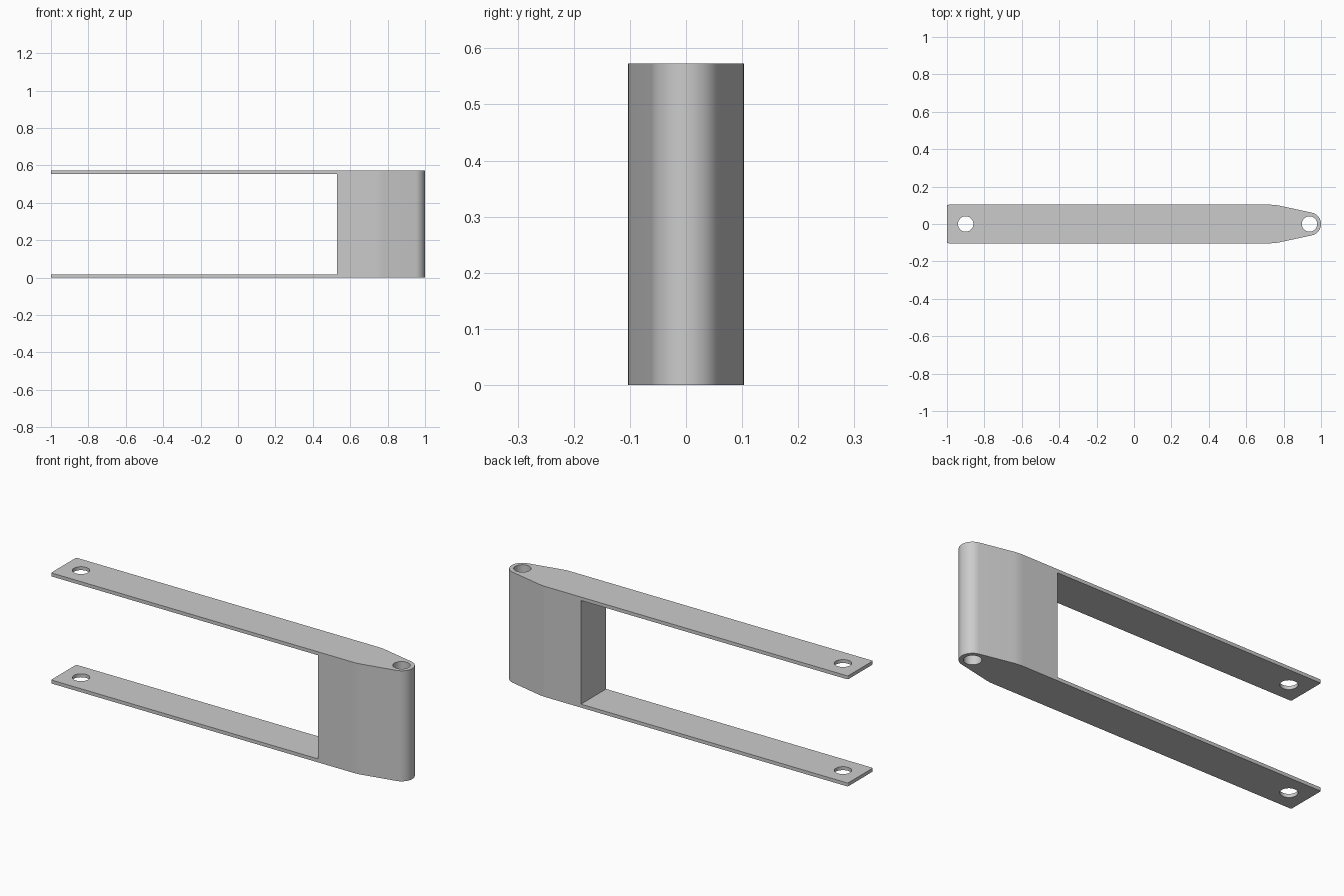
import bpy, bmesh
from math import sin, cos, pi, radians
from mathutils import Vector

HEIGHT = 0.573
HALF_WIDTH = 0.103
PLATE = 0.018
BLOCK_X = 0.53
NOSE_X, NOSE_R = 0.938, 0.062
TAIL_HOLE_X, HOLE_R = -0.9, 0.041

if "Cube" in bpy.data.objects:
    bpy.data.objects.remove(bpy.data.objects["Cube"])

grey = bpy.data.materials.new("plain grey")
grey.use_nodes = True
colour = (0.6, 0.6, 0.6, 1)
grey.diffuse_color = colour
grey.node_tree.nodes["Principled BSDF"].inputs["Base Color"].default_value = colour


def prism(name, outline, z0, z1):
    """Extrude a flat outline from z0 to z1."""
    bm = bmesh.new()
    face = bm.faces.new([bm.verts.new((x, y, z0)) for x, y in outline])
    new = bmesh.ops.extrude_face_region(bm, geom=[face])["geom"]
    top = [v for v in new if isinstance(v, bmesh.types.BMVert)]
    bmesh.ops.translate(bm, verts=top, vec=(0, 0, z1 - z0))
    bmesh.ops.recalc_face_normals(bm, faces=bm.faces)
    mesh = bpy.data.meshes.new(name)
    bm.to_mesh(mesh)
    bm.free()
    mesh.materials.append(grey)
    ob = bpy.data.objects.new(name, mesh)
    bpy.context.collection.objects.link(ob)
    return ob


def circle(x, r, n=48):
    return [(x + r * cos(2 * pi * i / n), r * sin(2 * pi * i / n)) for i in range(n)]


def fillet(before, corner, after, size, n=6):
    """Round one corner with a short quadratic curve."""
    c = Vector(corner)
    a = c + (Vector(before) - c).normalized() * size
    b = c + (Vector(after) - c).normalized() * size
    steps = [i / n for i in range(n + 1)]
    return [tuple(a * (1 - t) ** 2 + c * 2 * t * (1 - t) + b * t * t) for t in steps]


# Upper half of the arm outline: tail corner, shoulder bend, round nose
tail = (-1, HALF_WIDTH)
shoulder = (0.755, HALF_WIDTH)
arc = [(NOSE_X + NOSE_R * cos(radians(a)), NOSE_R * sin(radians(a)))
       for a in range(78, 0, -6)]
half = (fillet((-1, 0), tail, shoulder, 0.008)
        + fillet(tail, shoulder, arc[0], 0.025) + arc)
outline = half + [(1, 0)] + [(x, -y) for x, y in reversed(half)]
arm = prism("forked_arm", outline, 0, HEIGHT)

# Cutters: the gap between the two plates, and the pin holes
gap = [(-1.2, -0.3), (BLOCK_X, -0.3), (BLOCK_X, 0.3), (-1.2, 0.3)]
cutters = [
    prism("fork_gap_cutter", gap, PLATE, HEIGHT - PLATE),
    prism("tail_hole_cutter", circle(TAIL_HOLE_X, HOLE_R), -0.1, HEIGHT + 0.1),
    prism("nose_hole_cutter", circle(NOSE_X, HOLE_R), -0.1, HEIGHT + 0.1),
]
bpy.ops.object.select_all(action="DESELECT")
bpy.context.view_layer.objects.active = arm
arm.select_set(True)
for cutter in cutters:
    cutter.hide_render = True
    mod = arm.modifiers.new("cut", "BOOLEAN")
    mod.operation = "DIFFERENCE"
    mod.solver = "EXACT"
    mod.object = cutter
    bpy.ops.object.modifier_apply(modifier=mod.name)
    bpy.data.objects.remove(cutter)

bpy.ops.object.shade_smooth_by_angle(angle=radians(30))
